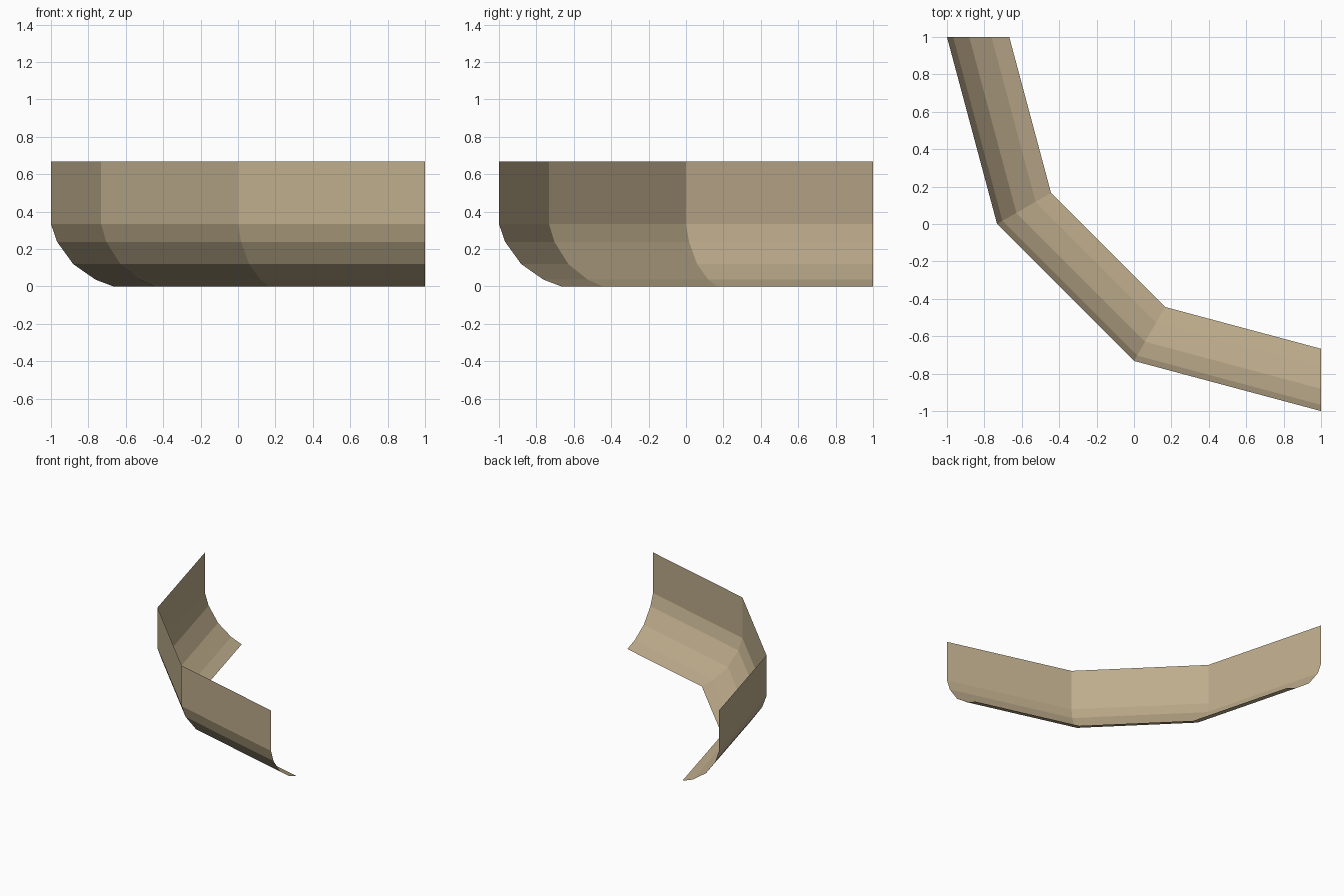
import bpy
import bmesh
from math import cos, sin, radians

cube = bpy.data.objects.get("Cube")
if cube:
    bpy.data.objects.remove(cube, do_unlink=True)

# Single warm sand colour
sand = bpy.data.materials.new("sand")
sand.use_nodes = True
colour = (0.515, 0.413, 0.262, 1)
sand.diffuse_color = colour
sand.node_tree.nodes["Principled BSDF"].inputs["Base Color"].default_value = colour

# Cross-section: (distance inward from the wall, height), wall top to floor lip
profile = [(0, 0.667), (0, 0.333), (0.033, 0.238), (0.119, 0.119),
           (0.238, 0.036), (0.333, 0)]
RADIUS, SEGMENTS = 2, 3

# Curved wall: sweep the section through a quarter turn about the back left corner
bm = bmesh.new()
rings = []
for i in range(SEGMENTS + 1):
    a = radians(90 * i / SEGMENTS)
    rings.append([bm.verts.new((1 - (RADIUS - d) * cos(a),
                                1 - (RADIUS - d) * sin(a), z))
                  for d, z in profile])
for r, s in zip(rings, rings[1:]):
    for j in range(len(profile) - 1):
        bm.faces.new((r[j], r[j + 1], s[j + 1], s[j]))

mesh = bpy.data.meshes.new("curved_corner_wall")
bm.to_mesh(mesh)
bm.free()
mesh.materials.append(sand)
wall = bpy.data.objects.new("curved_corner_wall", mesh)
bpy.context.collection.objects.link(wall)
